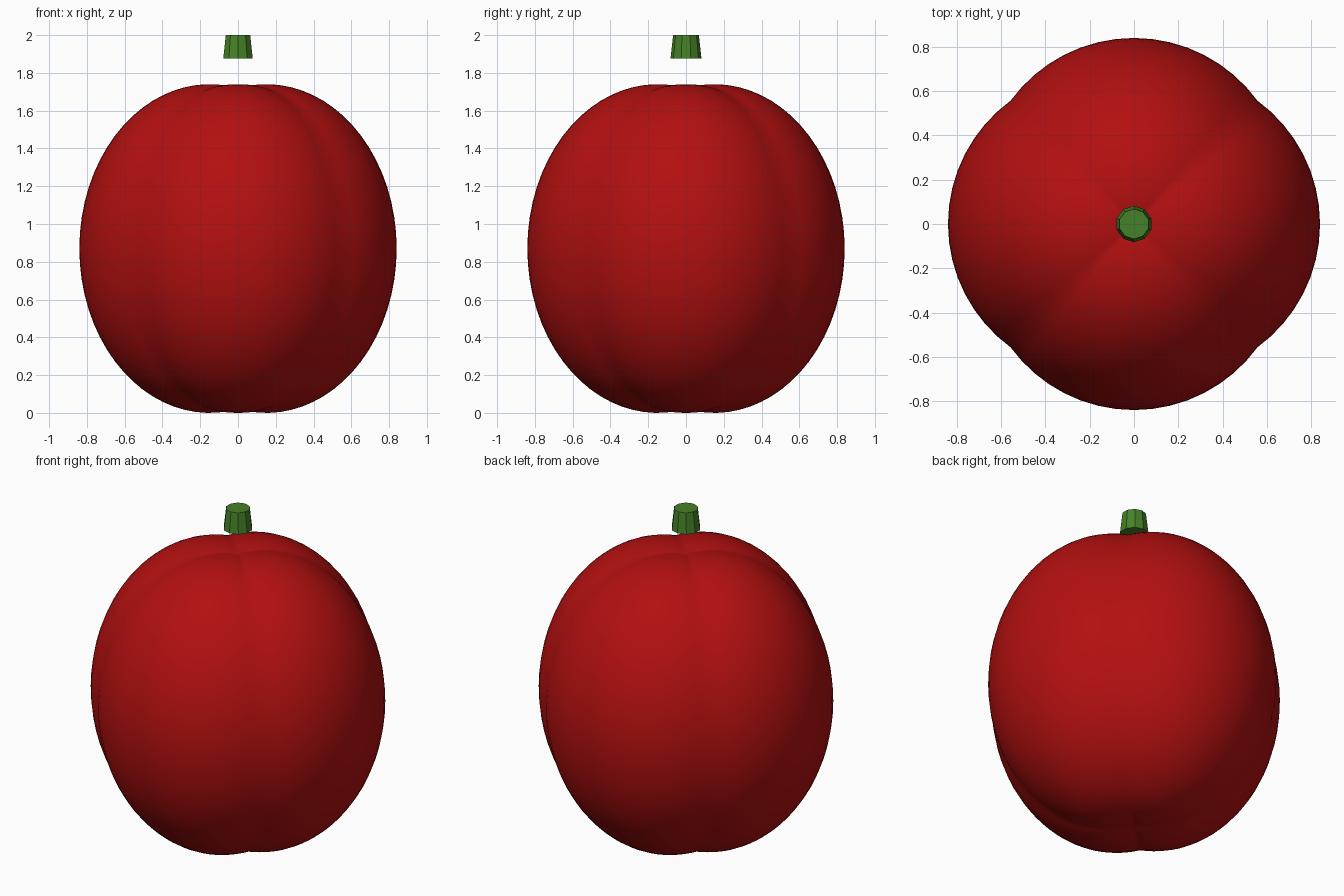
import bpy
import bmesh
from math import sqrt

cube = bpy.data.objects.get("Cube")
if cube:
    bpy.data.objects.remove(cube)


def material(name, color):
    mat = bpy.data.materials.new(name)
    mat.use_nodes = True
    mat.diffuse_color = color
    bsdf = next(n for n in mat.node_tree.nodes if n.type == 'BSDF_PRINCIPLED')
    bsdf.inputs["Base Color"].default_value = color
    return mat


def add_part(name, bm, mat, smooth):
    mesh = bpy.data.meshes.new(name)
    for face in bm.faces:
        face.smooth = smooth
    bm.to_mesh(mesh)
    bm.free()
    mesh.materials.append(mat)
    obj = bpy.data.objects.new(name, mesh)
    bpy.context.collection.objects.link(obj)
    return obj


red = material("Red Skin", (0.45, 0.005, 0.005, 1))
green = material("Stem Green", (0.06, 0.22, 0.02, 1))

# Body: a sphere pushed out to four overlapping lobes, one along each axis
LOBE_RADIUS, LOBE_OFFSET, HALF_HEIGHT = 0.69, 0.15, 0.87
k = LOBE_OFFSET / LOBE_RADIUS
bm = bmesh.new()
bmesh.ops.create_uvsphere(bm, u_segments=64, v_segments=40, radius=1)
for v in bm.verts:
    toward_lobe = max(abs(v.co.x), abs(v.co.y))
    v.co *= k * toward_lobe + sqrt(1 - k * k + (k * toward_lobe) ** 2)
    v.co.x *= LOBE_RADIUS
    v.co.y *= LOBE_RADIUS
    v.co.z = v.co.z * HALF_HEIGHT + HALF_HEIGHT
add_part("fruit_body", bm, red, True)

# Stem: a tapered ten-sided plug hovering over the crown
bm = bmesh.new()
bmesh.ops.create_cone(bm, cap_ends=True, segments=10,
                      radius1=0.082, radius2=0.068, depth=0.125)
bmesh.ops.translate(bm, verts=bm.verts, vec=(0, 0, 1.9375))
add_part("stem", bm, green, False)
